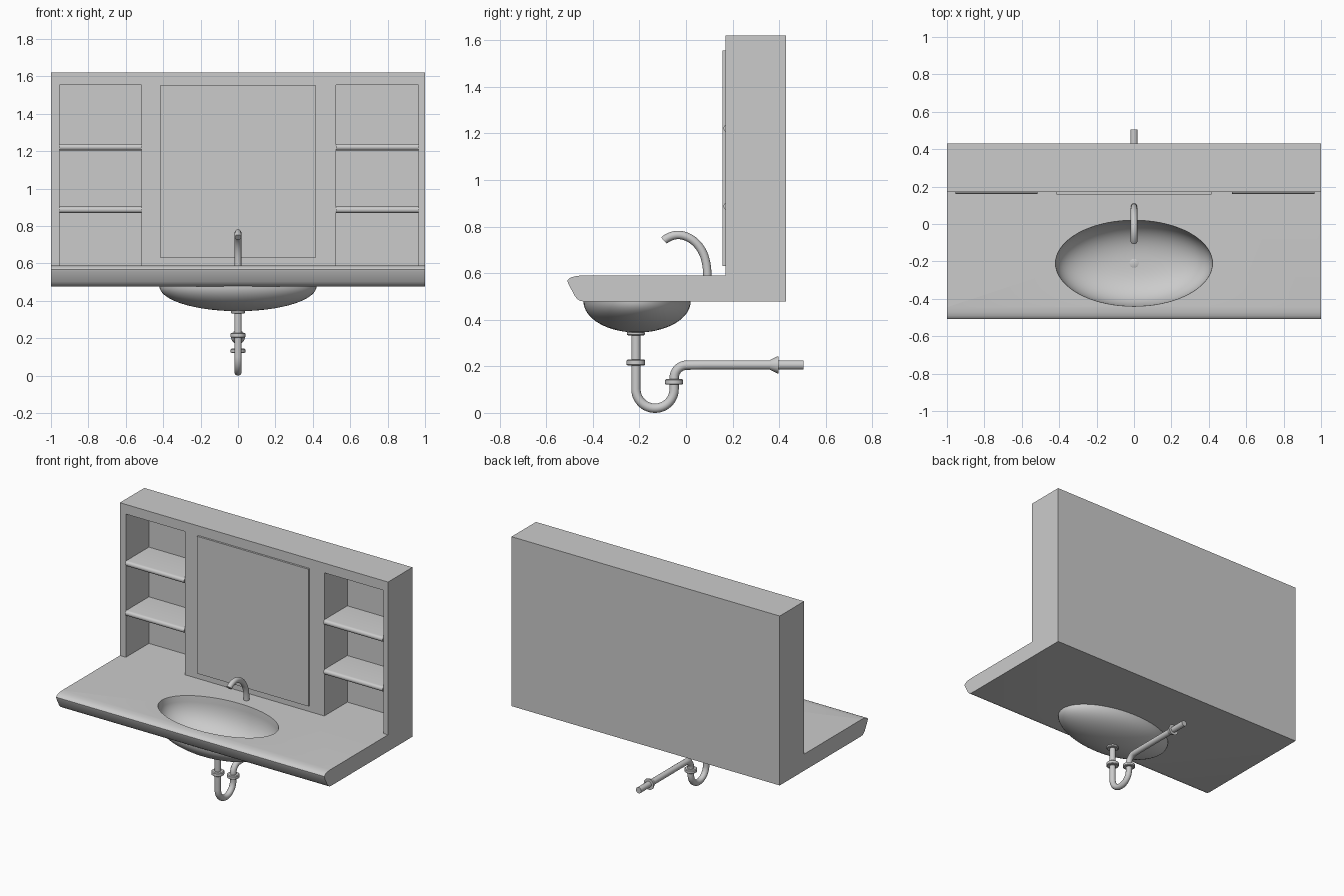
import bpy, bmesh, math
from mathutils import Vector

if "Cube" in bpy.data.objects:
    bpy.data.objects.remove(bpy.data.objects["Cube"])


def finish(name, bm, angle=35):
    bmesh.ops.recalc_face_normals(bm, faces=bm.faces)
    me = bpy.data.meshes.new(name)
    bm.to_mesh(me)
    bm.free()
    ob = bpy.data.objects.new(name, me)
    bpy.context.collection.objects.link(ob)
    smooth(ob, angle)
    return ob


def smooth(ob, angle=35):
    bpy.ops.object.select_all(action='DESELECT')
    bpy.context.view_layer.objects.active = ob
    ob.select_set(True)
    bpy.ops.object.shade_smooth_by_angle(angle=math.radians(angle))


def extrude_x(name, profile, x0, x1):
    """Closed (y, z) profile pushed along x."""
    bm = bmesh.new()
    f = bm.faces.new([bm.verts.new((x0, y, z)) for y, z in profile])
    ext = bmesh.ops.extrude_face_region(bm, geom=[f])
    bmesh.ops.translate(bm, vec=(x1 - x0, 0, 0),
                        verts=[v for v in ext['geom'] if isinstance(v, bmesh.types.BMVert)])
    return finish(name, bm)


def box(name, x0, x1, y0, y1, z0, z1):
    return extrude_x(name, [(y0, z0), (y1, z0), (y1, z1), (y0, z1)], x0, x1)


def lathe(name, profile, centre, sx=1, sy=1, seg=32, axis='Z', closed=False):
    """Rings of (radius, height) about an axis; open ends are capped."""
    bm = bmesh.new()
    rings = []
    for r, h in profile:
        ring = []
        for i in range(seg):
            a = 2 * math.pi * i / seg
            u, v = r * sx * math.cos(a), r * sy * math.sin(a)
            p = (u, v, h) if axis == 'Z' else (u, h, v)
            ring.append(bm.verts.new(Vector(p) + Vector(centre)))
        rings.append(ring)
    for a, b in zip(rings, rings[1:]):
        for i in range(seg):
            j = (i + 1) % seg
            bm.faces.new((a[i], a[j], b[j], b[i]))
    bm.faces.new(rings[0])
    bm.faces.new(rings[-1])
    return finish(name, bm)


def tube(name, pts, radius, spline='POLY'):
    """Round pipe along (y, z) points in the plane x = 0."""
    cu = bpy.data.curves.new(name, 'CURVE')
    cu.dimensions = '3D'
    cu.bevel_depth = radius
    cu.bevel_resolution = 6
    cu.use_fill_caps = True
    sp = cu.splines.new(spline)
    sp.points.add(len(pts) - 1)
    for p, (y, z) in zip(sp.points, pts):
        p.co = (0, y, z, 1)
    if spline == 'NURBS':
        sp.order_u = 4
        sp.use_endpoint_u = True
        sp.resolution_u = 5
    ob = bpy.data.objects.new(name, cu)
    bpy.context.collection.objects.link(ob)
    bpy.ops.object.select_all(action='DESELECT')
    bpy.context.view_layer.objects.active = ob
    ob.select_set(True)
    bpy.ops.object.convert(target='MESH')
    smooth(bpy.context.object)


def arc(cy, cz, r, a0, a1, n=16):
    return [(cy + r * math.cos(math.radians(a0 + (a1 - a0) * i / n)),
             cz + r * math.sin(math.radians(a0 + (a1 - a0) * i / n))) for i in range(n + 1)]


def cut(ob, cutter):
    m = ob.modifiers.new('cut', 'BOOLEAN')
    m.operation = 'DIFFERENCE'
    m.solver = 'EXACT'
    m.object = cutter
    bpy.context.view_layer.objects.active = ob
    bpy.ops.object.modifier_apply(modifier=m.name)
    bpy.data.objects.remove(cutter, do_unlink=True)


SINK = (0, -0.21, 0)
RX, RY, SEG = 0.42, 0.23, 72

# countertop with rounded lip, running into the upright cabinet
body = extrude_x('counter_and_cabinet', [
    (0.43, 0.478), (0.43, 1.62), (0.17, 1.62), (0.17, 0.59),
    (-0.445, 0.59), (-0.47, 0.588), (-0.49, 0.583), (-0.503, 0.576), (-0.509, 0.568),
    (-0.507, 0.558), (-0.478, 0.503), (-0.468, 0.49), (-0.455, 0.481), (-0.435, 0.478)], -1, 1)

# sink opening, then side niches and their shelves
cut(body, lathe('sink_cutter', [(1, 0.4), (1, 0.7)], SINK, RX, RY, SEG))
for side, cx in (('left', -0.735), ('right', 0.745)):
    cut(body, box('niche_cutter', cx - 0.22, cx + 0.22, 0.1, 0.415, 0.59, 1.555))
    for level, z in (('lower', 0.887), ('upper', 1.222)):
        nose = arc(0.178, z, 0.017, 90, 270, 8)
        extrude_x(f'{side}_{level}_shelf', [(0.415, z + 0.017)] + nose + [(0.415, z - 0.017)],
                  cx - 0.22, cx + 0.22)
smooth(body)

# mirror panel
box('mirror', -0.415, 0.415, 0.157, 0.172, 0.63, 1.555)

# bowl: outer shell up to the rim, then the inside surface
quarter = [math.pi / 2 * i / 16 for i in range(1, 17)]
outer = [(max(math.sin(t), 0.05), 0.478 - 0.133 * math.cos(t)) for t in quarter]
inner = [(max(math.cos(t) ** 0.8, 0.06), 0.583 - 0.225 * math.sin(t) ** 0.8) for t in quarter]
lathe('sink_bowl', outer + [(1, 0.59), (0.996, 0.583)] + inner, SINK, RX, RY, SEG)
lathe('drain_strainer', [(0.024, 0.35), (0.024, 0.359), (0.02, 0.361)], SINK)

# faucet
tube('faucet', [(0.092, 0.58), (0.092, 0.64), (0.07, 0.71), (0.01, 0.76),
                (-0.05, 0.769), (-0.085, 0.749), (-0.095, 0.74)], 0.018, 'NURBS')

# trap pipe: down, U bend, up, elbow and out to the rear
tube('drain_pipe', [(-0.215, 0.352)] + arc(-0.133, 0.102, 0.082, 180, 360, 24)
     + arc(0.004, 0.15, 0.055, 180, 90, 12) + [(0.08, 0.206), (0.505, 0.206)], 0.02)

# pipe collars and the flared wall fitting
for name, y, z, r, h in (('bowl_flange', -0.215, 0.341, 0.038, 0.009),
                         ('upper_nut', -0.215, 0.216, 0.04, 0.013),
                         ('lower_nut', -0.051, 0.133, 0.039, 0.012)):
    lathe(name, [(r - 0.005, -h), (r, -h + 0.004), (r, h - 0.004), (r - 0.005, h)], (0, y, z))
lathe('wall_fitting', [(0.021, 0.36), (0.037, 0.393), (0.037, 0.397)], (0, 0, 0.206), axis='Y')
